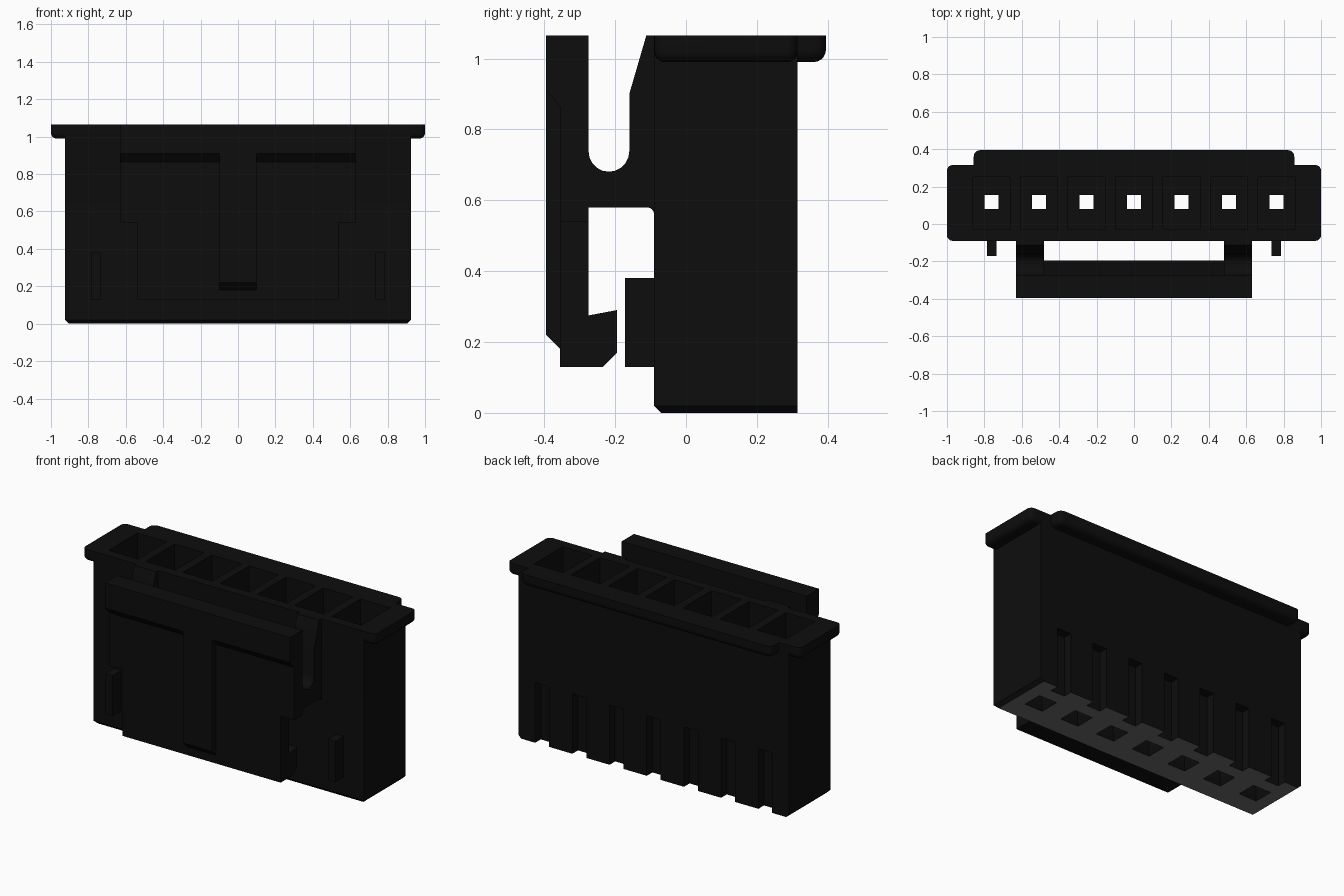
import bpy
import bmesh
import math
from mathutils import Vector

cube = bpy.data.objects.get("Cube")
if cube:
    bpy.data.objects.remove(cube, do_unlink=True)


def material(name, value):
    mat = bpy.data.materials.new(name)
    mat.use_nodes = True
    color = (value, value, value, 1)
    mat.diffuse_color = color
    mat.node_tree.nodes["Principled BSDF"].inputs["Base Color"].default_value = color
    return mat


black = material("black_plastic", 0.004)
grey = material("grey_underside", 0.15)
PINS = [(i - 3) * 0.254 for i in range(7)]


def finish(name, bm):
    bmesh.ops.recalc_face_normals(bm, faces=bm.faces[:])
    mesh = bpy.data.meshes.new(name)
    bm.to_mesh(mesh)
    bm.free()
    mesh.materials.append(black)
    obj = bpy.data.objects.new(name, mesh)
    bpy.context.collection.objects.link(obj)
    return obj


def add_box(bm, x, y, z, top_scale=1):
    """Box from three (low, high) ranges, optionally tapered towards the top."""
    lo, hi = Vector((x[0], y[0], z[0])), Vector((x[1], y[1], z[1]))
    mid, size = (lo + hi) / 2, hi - lo
    verts = bmesh.ops.create_cube(bm, size=1)["verts"]
    for v in verts:
        s = top_scale if v.co.z > 0 else 1
        v.co = mid + Vector((v.co.x * size.x * s, v.co.y * size.y * s, v.co.z * size.z))


def box(name, x, y, z):
    bm = bmesh.new()
    add_box(bm, x, y, z)
    return finish(name, bm)


def pin_row(name, width, y, z, top_scale=1):
    bm = bmesh.new()
    for x in PINS:
        add_box(bm, (x - width / 2, x + width / 2), y, z, top_scale)
    return finish(name, bm)


def prism(name, profile, x0, x1):
    """Side profile of (y, z) points extruded along x."""
    bm = bmesh.new()
    face = bm.faces.new([bm.verts.new((x0, y, z)) for y, z in profile])
    new = bmesh.ops.extrude_face_region(bm, geom=[face])["geom"]
    moved = [g for g in new if isinstance(g, bmesh.types.BMVert)]
    bmesh.ops.translate(bm, verts=moved, vec=(x1 - x0, 0, 0))
    return finish(name, bm)


def arc(cy, cz, radius, start, end, steps=10):
    angles = [math.radians(start + (end - start) * i / steps) for i in range(steps + 1)]
    return [(cy + radius * math.cos(a), cz + radius * math.sin(a)) for a in angles]


def rounded_slab(name, x, y, z, radius):
    """Slab rounded on its upright and lower edges, flat on top."""
    bm = bmesh.new()
    add_box(bm, x, y, z)
    edges = [e for e in bm.edges if min(v.co.z for v in e.verts) < z[1] - 0.01]
    bmesh.ops.bevel(bm, geom=edges, offset=radius, segments=5, profile=0.5, affect="EDGES")
    return finish(name, bm)


def combine(target, other, operation):
    mod = target.modifiers.new(operation, "BOOLEAN")
    mod.operation, mod.solver, mod.object = operation, "EXACT", other
    bpy.context.view_layer.objects.active = target
    bpy.ops.object.modifier_apply(modifier=mod.name)
    bpy.data.objects.remove(other, do_unlink=True)


FRONT, BACK, TOP = -0.09, 0.315, 1.065

# Housing block, chamfered around the bottom except at the back
bm = bmesh.new()
add_box(bm, (-0.925, 0.925), (FRONT, BACK), (0, TOP))
low = [e for e in bm.edges
       if all(v.co.z < 0.01 for v in e.verts) and any(v.co.y < 0 for v in e.verts)]
bmesh.ops.bevel(bm, geom=low, offset=0.02, segments=1, affect="EDGES")
housing = finish("housing", bm)

# Rim around the mouth and the longer lip behind it
combine(housing, rounded_slab("rim", (-1, 1), (FRONT, BACK), (0.99, TOP), 0.03), "UNION")
combine(housing, rounded_slab("back_lip", (-0.857, 0.857), (0.2, 0.395), (0.99, TOP), 0.035), "UNION")

# Contact cavities, pin holes with flared entries, and rear slots
cutters = [
    pin_row("cavities", 0.2, (-0.03, 0.25), (0.3, 1.2)),
    pin_row("pin_holes", 0.075, (0.08, 0.155), (-0.1, 0.4)),
    pin_row("pin_entries", 0.13, (0.0525, 0.1825), (-0.01, 0.08), 0.5),
    pin_row("rear_slots", 0.095, (0.26, 0.4), (-0.1, 0.37)),
]
for cutter in cutters:
    cutter.hide_render = True
    combine(housing, cutter, "DIFFERENCE")

# Lighter underside
housing.data.materials.append(grey)
for face in housing.data.polygons:
    if face.normal.z < -0.9 and face.center.z < 0.005:
        face.material_index = 1

# Latch plate: wide upper band, narrower hooked lower panel, raised middle rib
OUTER, PANEL, INNER = -0.395, -0.355, -0.275
prism("latch_upper", [(INNER, 0.54), (INNER, TOP), (OUTER, TOP), (OUTER, 0.91),
                      (PANEL, 0.865), (PANEL, 0.54)], -0.632, 0.632)
prism("latch_hook", [(PANEL, 0.54), (PANEL, 0.13), (-0.235, 0.13), (-0.195, 0.17),
                     (-0.195, 0.29), (INNER, 0.275), (INNER, 0.54)], -0.54, 0.54)
prism("latch_rib", [(PANEL, 0.18), (OUTER, 0.22), (OUTER, 0.91), (PANEL, 0.91)], -0.1, 0.1)

# Spring arms joining latch to housing, and small guide ribs
arm = ([(INNER, 0.58)] + arc(-0.11, 0.56, 0.02, 90, 0, 4) + [(FRONT, TOP), (-0.112, TOP), (-0.16, 0.9)]
       + arc(-0.2175, 0.738, 0.0575, 0, -180))
for side, sign in (("left", 1), ("right", -1)):
    arm_obj = prism(f"{side}_latch_arm", arm, sign * 0.482, sign * 0.632)
    x = sign * 0.76
    box(f"{side}_guide_rib", (x - 0.025, x + 0.025), (-0.172, FRONT), (0.13, 0.38))
    arm_obj.select_set(True)

# Smooth the rounded edges only
housing.select_set(True)
bpy.context.view_layer.objects.active = housing
bpy.ops.object.shade_smooth_by_angle(angle=math.radians(30))
